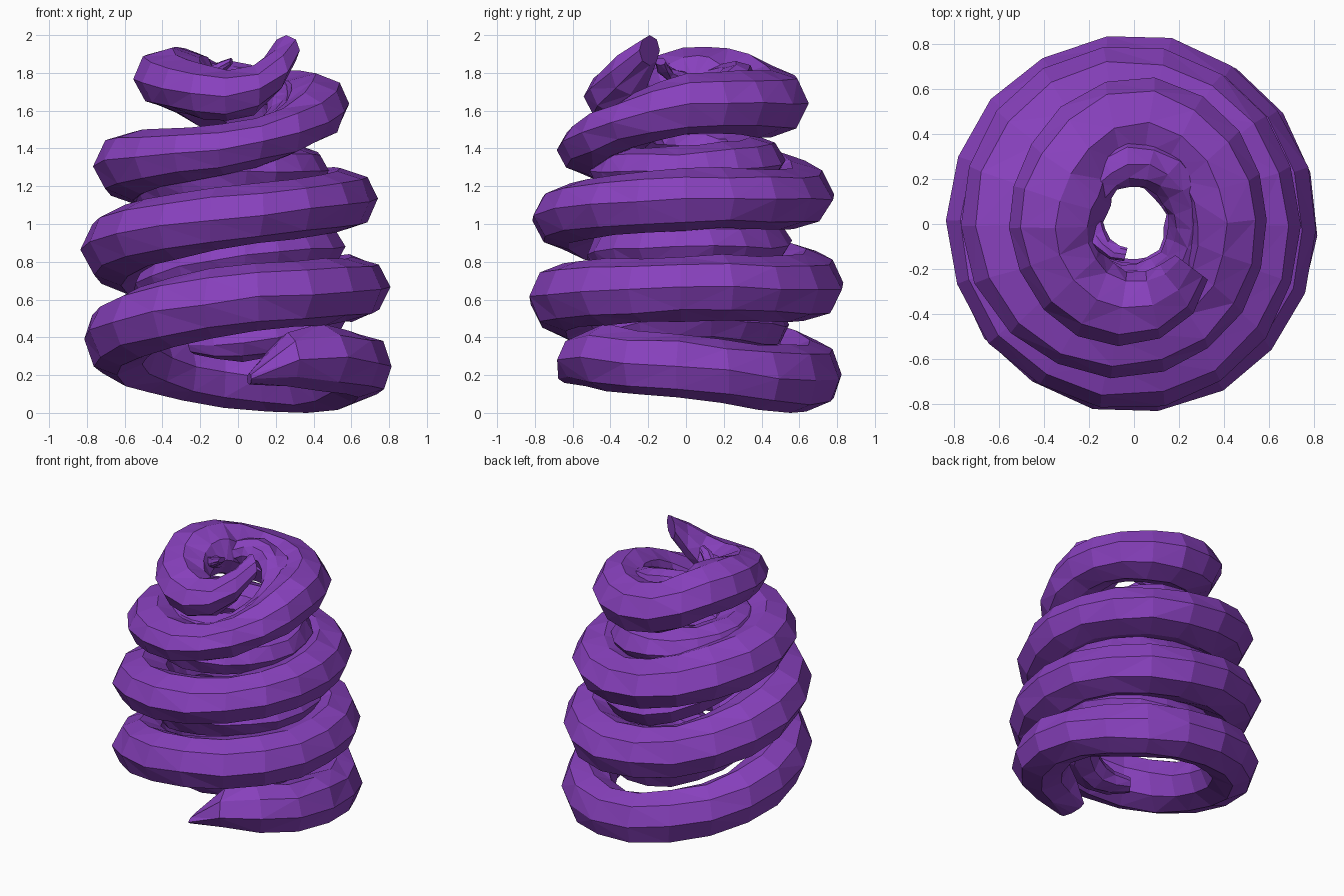
import bpy, bmesh, math, random
from mathutils import Vector

cube = bpy.data.objects.get("Cube")
if cube:
    bpy.data.objects.remove(cube, do_unlink=True)

random.seed(4)
SIDES = 8
STEP = 20   # degrees between rings

purple = bpy.data.materials.new("purple")
purple.use_nodes = True
colour = (0.245, 0.052, 0.51, 1)
purple.diffuse_color = colour
purple.node_tree.nodes["Principled BSDF"].inputs["Base Color"].default_value = colour


def smooth_value(keys, angle, column):
    """Cubic interpolation of one key column at an angle."""
    i = 0
    while i < len(keys) - 2 and angle > keys[i + 1][0]:
        i += 1
    a, b = keys[i], keys[i + 1]
    before, after = keys[max(i - 1, 0)], keys[min(i + 2, len(keys) - 1)]
    span = b[0] - a[0]
    t = (angle - a[0]) / span
    m0 = (b[column] - before[column]) / (b[0] - before[0]) * span
    m1 = (after[column] - a[column]) / (after[0] - a[0]) * span
    return ((2 * t**3 - 3 * t**2 + 1) * a[column] + (t**3 - 2 * t**2 + t) * m0
            + (3 * t**2 - 2 * t**3) * b[column] + (t**3 - t**2) * m1)


def coil(name, keys):
    """Faceted tube round z; keys are angle, outer radius, height, half height, half width."""
    bm = bmesh.new()
    rings = []
    first, last = keys[0][0], keys[-1][0]
    count = round((last - first) / STEP)
    for n in range(count + 1):
        angle = first + (last - first) * n / count
        outer, height, half, wide = (smooth_value(keys, angle, c) for c in range(1, 5))
        a = math.radians(angle)
        out = Vector((math.cos(a), math.sin(a), 0))
        ring = []
        for s in range(SIDES):
            p = math.tau * s / SIDES
            radius = outer - wide * (1 - math.cos(p))
            point = out * radius + Vector((0, 0, height + half * math.sin(p)))
            if 0 < n < count:   # hand-cut irregularity
                point += Vector([random.uniform(-0.008, 0.008) for _ in range(3)])
            point.z = max(point.z, 0)
            ring.append(bm.verts.new(point))
        rings.append(ring)
    for r, q in zip(rings, rings[1:]):
        for s in range(SIDES):
            t = (s + 1) % SIDES
            bm.faces.new((r[s], q[s], q[t], r[t]))
    bm.faces.new(rings[0])
    bm.faces.new(rings[-1][::-1])
    bmesh.ops.triangulate(bm, faces=bm.faces[:])
    bmesh.ops.recalc_face_normals(bm, faces=bm.faces[:])
    mesh = bpy.data.meshes.new(name)
    bm.to_mesh(mesh)
    bm.free()
    mesh.materials.append(purple)
    bpy.context.collection.objects.link(bpy.data.objects.new(name, mesh))


# Wide outer coil, tapering to a wedge at the bottom and a raised tip on top
coil("outer_coil", [
    (-84, .68, .18, .03, .11), (-58, .77, .30, .16, .18), (-30, .82, .27, .17, .19),
    (0, .82, .25, .17, .18), (45, .83, .18, .18, .18), (90, .83, .20, .18, .17),
    (180, .82, .39, .19, .18), (270, .84, .60, .18, .19),
    (360, .81, .66, .17, .2), (450, .84, .67, .18, .2), (540, .83, .87, .19, .21),
    (630, .82, 1.04, .16, .19), (720, .74, 1.13, .16, .2), (810, .79, 1.14, .17, .22),
    (855, .79, 1.24, .19, .24), (900, .77, 1.31, .18, .22), (990, .68, 1.41, .13, .17),
    (1080, .59, 1.63, .16, .18), (1170, .65, 1.64, .18, .2), (1220, .58, 1.75, .18, .22),
    (1260, .56, 1.77, .16, .21), (1350, .54, 1.68, .13, .16), (1380, .48, 1.79, .12, .13),
    (1403, .41, 1.92, .08, .09),
])

# Narrow inner coil filling the gaps, thinning out inside the top
coil("inner_coil", [
    (-126, .45, .36, .05, .06), (-90, .5, .37, .1, .12), (0, .58, .50, .14, .17),
    (90, .55, .46, .14, .17), (180, .56, .66, .15, .18), (270, .53, .83, .15, .19),
    (360, .57, .88, .14, .19), (450, .56, .90, .14, .19), (540, .56, 1.17, .14, .18),
    (630, .51, 1.27, .13, .17), (720, .48, 1.28, .13, .17), (810, .53, 1.33, .14, .18),
    (900, .49, 1.41, .1, .14), (990, .42, 1.45, .08, .12), (1080, .36, 1.62, .08, .1),
    (1170, .37, 1.77, .09, .1), (1260, .25, 1.76, .05, .06), (1335, .17, 1.86, .02, .03),
])
